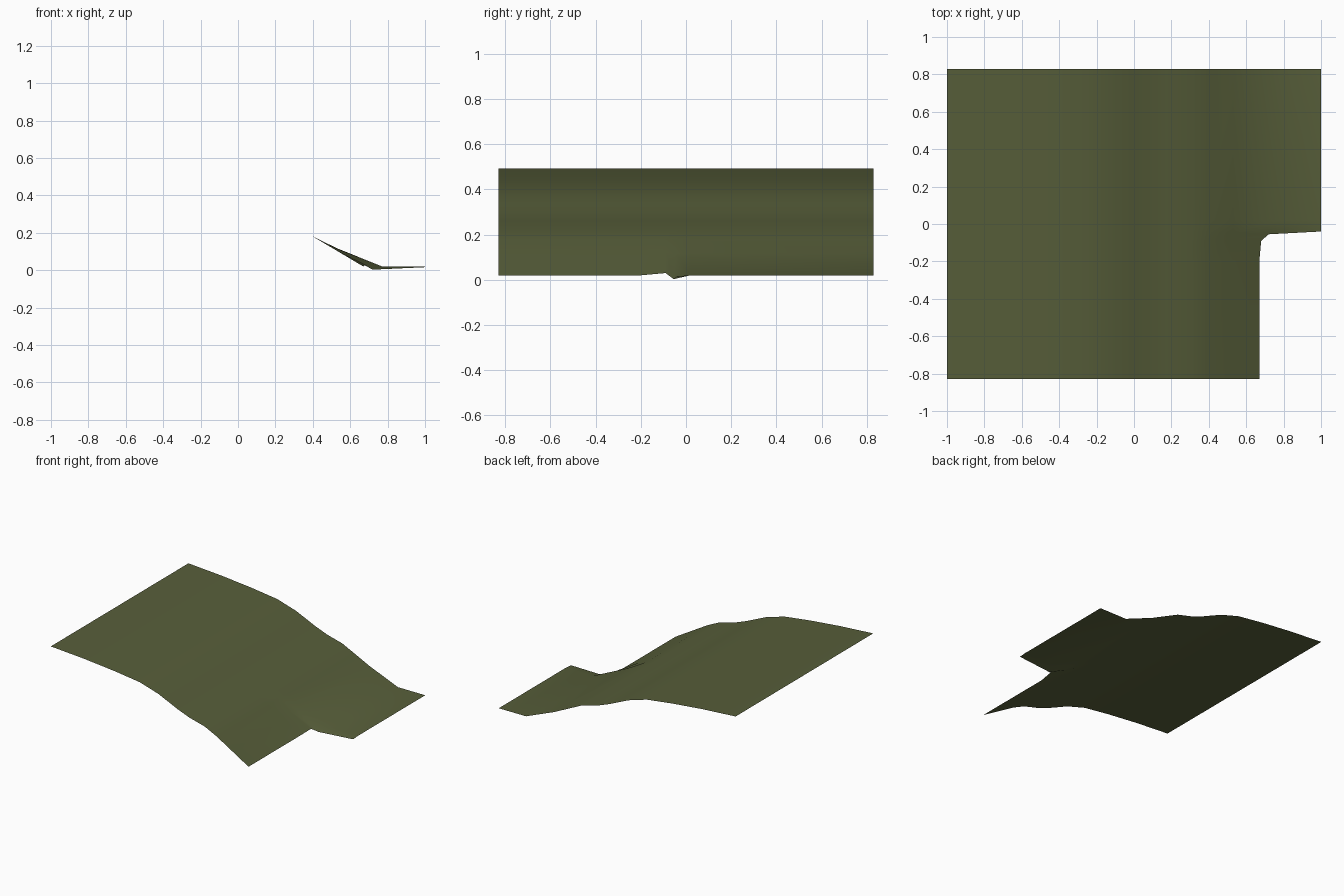
import bpy, bmesh

if "Cube" in bpy.data.objects:
    bpy.data.objects.remove(bpy.data.objects["Cube"])

olive = bpy.data.materials.new("olive_grass")
olive.diffuse_color = (0.096, 0.113, 0.042, 1)
olive.use_nodes = True
olive.node_tree.nodes["Principled BSDF"].inputs["Base Color"].default_value = olive.diffuse_color

# slope profile (x, z) shared by the whole length of the bank
slope = [(-1, .492), (-.72, .473), (-.466, .448), (-.25, .42), (-.093, .373),
         (-.01, .336), (.07, .30), (.17, .262), (.30, .228), (.40, .18)]

# foot of the slope: wide with a level ledge at the back, cut short at the front
wide = [(.53, .117), (.77, .02), (1, .02)]
short = [(.53, .103), (.67, .02)]
rows = [
    (.83, [(x, .83, z) for x, z in wide]),
    (.02, [(x, .02, z) for x, z in wide]),
    (-.045, [(.53, -.045, .115), (.72, -.055, .003), (1, -.04, .016)]),
    (-.09, [(.50, -.09, .122), (.68, -.09, .03)]),
    (-.20, [(x, -.20, z) for x, z in short]),
    (-.83, [(x, -.83, z) for x, z in short]),
]

# thin terrain sheet, bridged row by row
bm = bmesh.new()
grid = [[bm.verts.new(p) for p in [(x, y, z) for x, z in slope] + foot]
        for y, foot in rows]
for back, front in zip(grid, grid[1:]):
    for i in range(min(len(back), len(front)) - 1):
        bm.faces.new((front[i], front[i + 1], back[i + 1], back[i]))
mesh = bpy.data.meshes.new("hillside")
bm.to_mesh(mesh)
bm.free()
mesh.materials.append(olive)
hill = bpy.data.objects.new("hillside", mesh)
bpy.context.collection.objects.link(hill)

# smooth shading
bpy.context.view_layer.objects.active = hill
hill.select_set(True)
bpy.ops.object.shade_smooth()
